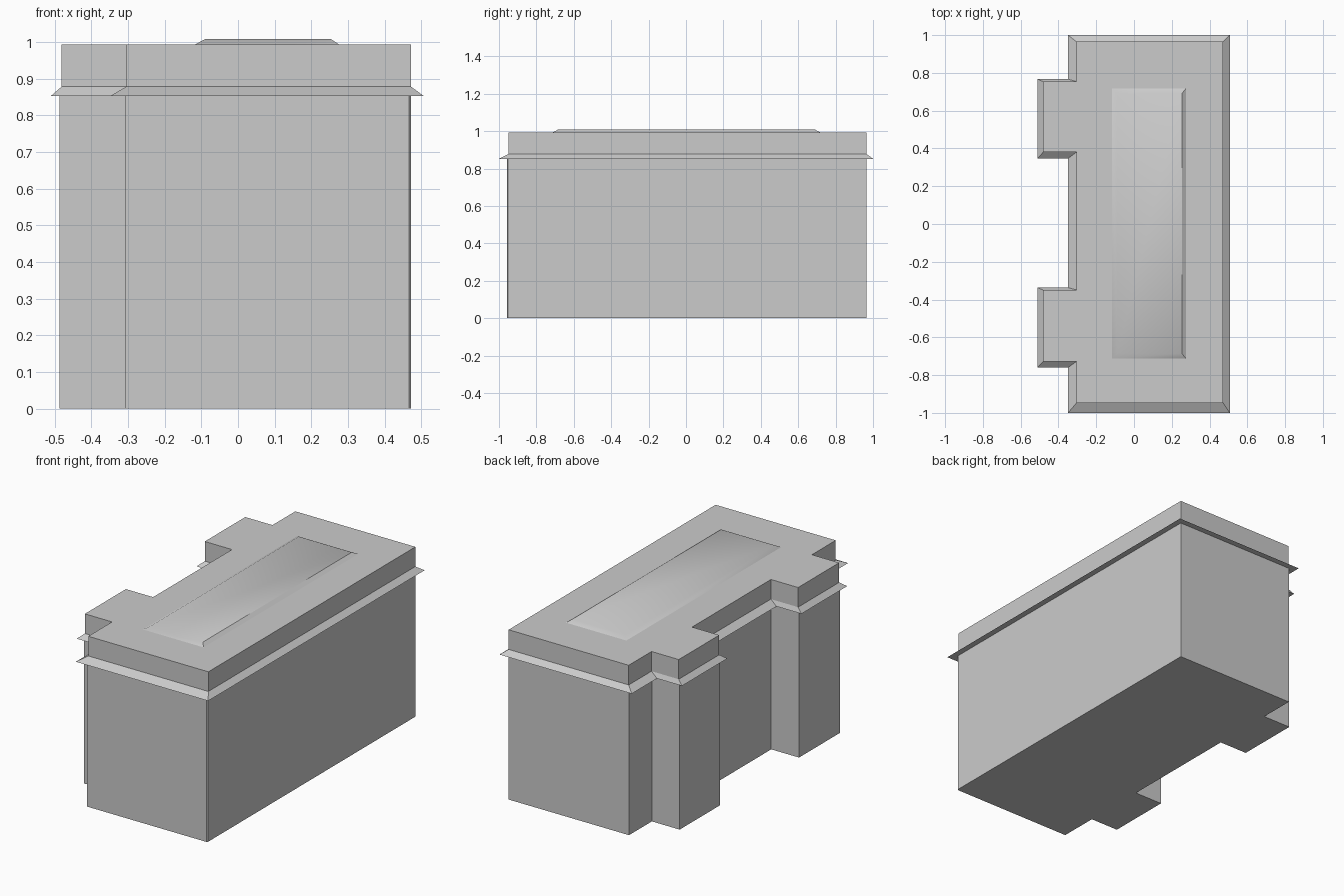
import bpy
import bmesh

cube = bpy.data.objects.get("Cube")
if cube:
    bpy.data.objects.remove(cube, do_unlink=True)

GREY = (0.6, 0.6, 0.6, 1.0)
mat = bpy.data.materials.new("plain grey")
mat.use_nodes = True
mat.diffuse_color = GREY
mat.node_tree.nodes["Principled BSDF"].inputs["Base Color"].default_value = GREY


def outline(x0, x1, y0, y1, bay_x, bays, cut=0.0):
    """Counter-clockwise plan: a rectangle with bays projecting on the -x side."""
    pts = [(x0, y0)]
    # front corner, with an optional narrow chamfer
    pts += [(x1 - cut, y0), (x1, y0 + cut)] if cut else [(x1, y0)]
    pts += [(x1, y1), (x0, y1)]
    for low, high in bays:
        pts += [(x0, high), (bay_x, high), (bay_x, low), (x0, low)]
    return pts


def loft(name, bottom, top, z0, z1):
    """Closed solid between two plans with matching points."""
    bm = bmesh.new()
    lower = [bm.verts.new((x, y, z0)) for x, y in bottom]
    upper = [bm.verts.new((x, y, z1)) for x, y in top]
    n = len(lower)
    for i in range(n):
        j = (i + 1) % n
        bm.faces.new((lower[i], lower[j], upper[j], upper[i]))
    bm.faces.new(upper)
    bm.faces.new(lower[::-1])
    bmesh.ops.recalc_face_normals(bm, faces=bm.faces)
    mesh = bpy.data.meshes.new(name)
    bm.to_mesh(mesh)
    bm.free()
    mesh.materials.append(mat)
    obj = bpy.data.objects.new(name, mesh)
    bpy.context.scene.collection.objects.link(obj)
    return obj


def rectangle(x0, x1, y0, y1):
    return [(x0, y0), (x1, y0), (x1, y1), (x0, y1)]


EAVE_Z, BAND_Z, ROOF_Z, TOP_Z = 0.852, 0.878, 0.993, 1.008
wall_bays = [(0.38, 0.754), (-0.728, -0.349)]
eave_bays = [(0.347, 0.767), (-0.76, -0.337)]

# Main walls with two projecting bays
walls = outline(-0.307, 0.472, -0.957, 0.965, -0.487, wall_bays, cut=0.006)
loft("walls", walls, walls, 0.0, EAVE_Z)

# Sloping cornice and the parapet block above it
parapet = outline(-0.305, 0.472, -0.948, 0.965, -0.481, wall_bays)
eave = outline(-0.349, 0.507, -1.0, 1.0, -0.511, eave_bays)
loft("cornice", eave, parapet, EAVE_Z, BAND_Z)
loft("parapet", parapet, parapet, BAND_Z, ROOF_Z)

# Low raised roof panel, softly shaded except along its +x side
panel = loft("roof_panel", rectangle(-0.117, 0.275, -0.712, 0.718),
             rectangle(-0.089, 0.253, -0.685, 0.69), ROOF_Z, TOP_Z)
for face in panel.data.polygons:
    face.use_smooth = face.normal.x < 0.2 and face.normal.z > -0.5
